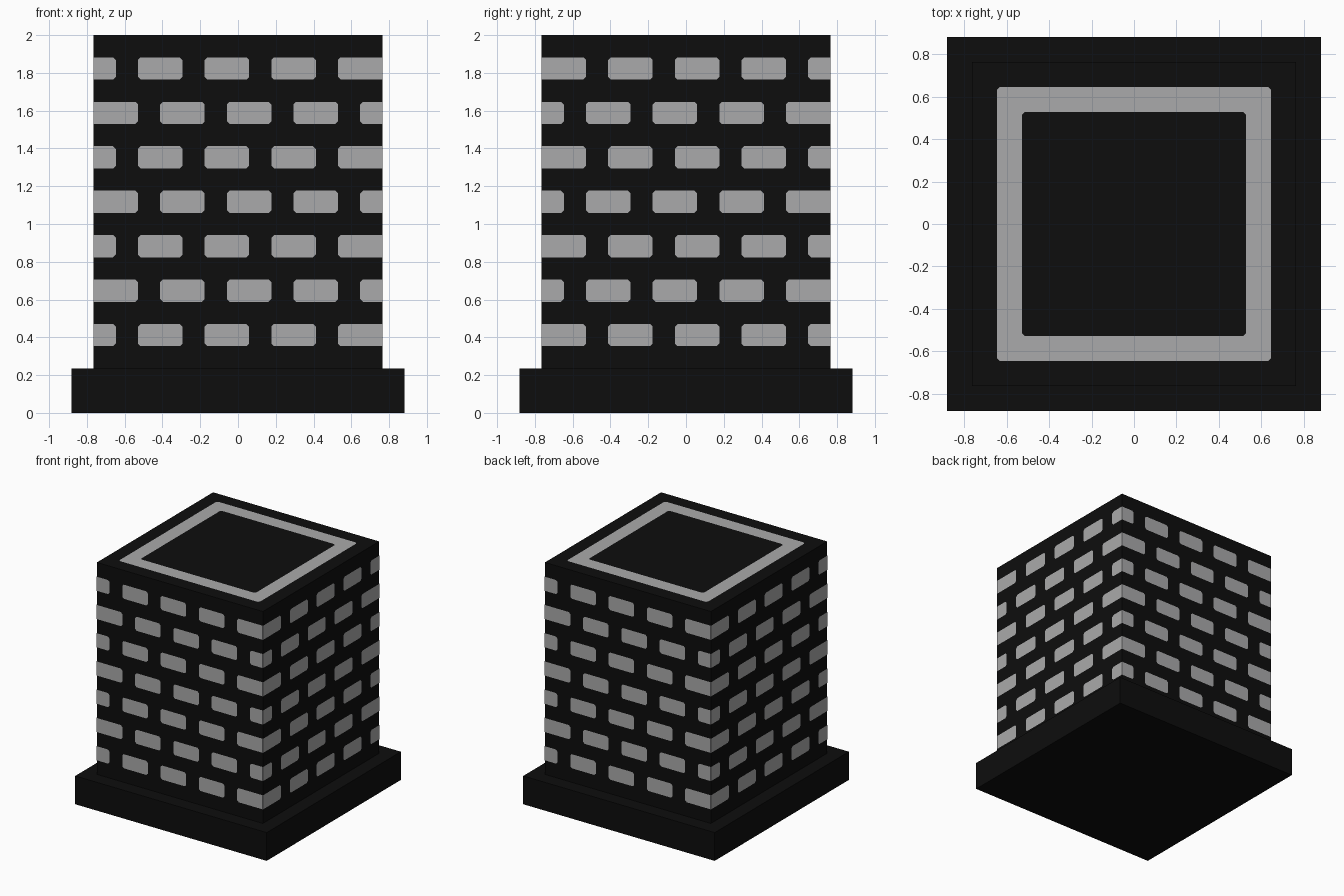
import bpy, bmesh, math
from mathutils import Matrix, Vector

if "Cube" in bpy.data.objects:
    bpy.data.objects.remove(bpy.data.objects["Cube"])

U = 2 / 17          # one brick height; everything is a multiple of it
HALF = 6.5 * U      # half width of the tower
LIFT = 0.002        # height of the painted plates
C = 0.014           # clipped brick corner


def material(name, v):
    m = bpy.data.materials.new(name)
    m.diffuse_color = (*v, 1)
    m.use_nodes = True
    m.node_tree.nodes["Principled BSDF"].inputs["Base Color"].default_value = m.diffuse_color
    return m


black = material("black", (0.004, 0.004, 0.004))
grey = material("light grey", (0.40, 0.40, 0.405))


def finish(bm, name, mat):
    me = bpy.data.meshes.new(name)
    bm.to_mesh(me)
    bm.free()
    me.materials.append(mat)
    ob = bpy.data.objects.new(name, me)
    bpy.context.collection.objects.link(ob)
    return ob


def box(name, w, z0, z1):
    bm = bmesh.new()
    bmesh.ops.create_cube(bm, size=1, matrix=Matrix.Translation((0, 0, (z0 + z1) / 2))
                          @ Matrix.Diagonal((w, w, z1 - z0, 1)))
    return finish(bm, name, black)


# Plinth and tower
box("plinth", 15 * U, 0, 2 * U)
box("tower", 13 * U, 2 * U, 2)


def brick_outline(a, b, z0, z1):
    """Rectangle with clipped corners, except where it meets a tower edge."""
    l = 0 if a <= -HALF + 1e-4 else C
    r = 0 if b >= HALF - 1e-4 else C
    pts = []
    for p in [(a + l, z0), (b - r, z0), (b, z0 + r), (b, z1 - r),
              (b - r, z1), (a + l, z1), (a, z1 - l), (a, z0 + l)]:
        if p not in pts:
            pts.append(p)
    return pts


# Bricks: alternating courses, shifted on every second wall
for side, name in enumerate(("front", "right", "back", "left")):
    bm = bmesh.new()
    rot = Matrix.Rotation(side * math.pi / 2, 3, 'Z')
    for row in range(7):
        start = -1 if (row + side) % 2 == 0 else 0
        for i in range(5):
            a = max(0, start + 3 * i) * U - HALF
            b = min(13, start + 3 * i + 2) * U - HALF
            z0 = (3 + 2 * row) * U
            pts = brick_outline(a, b, z0, z0 + U)
            bm.faces.new([bm.verts.new(rot @ Vector((x, -HALF - LIFT, z))) for x, z in pts])
    finish(bm, name + "_bricks", grey)

# Square ring painted on the top
bm = bmesh.new()


def loop(h):
    return [bm.verts.new((x, y, 2 + LIFT / 2)) for sx, sy, k in
            ((-1, -1, 0), (1, -1, 1), (1, 1, 0), (-1, 1, 1))
            for x, y in ([(sx * h, sy * (h - C)), (sx * (h - C), sy * h)] if k == 0
                         else [(sx * (h - C), sy * h), (sx * h, sy * (h - C))])]


outer, inner = loop(5.5 * U), loop(4.5 * U)
for i in range(8):
    j = (i + 1) % 8
    bm.faces.new((outer[i], outer[j], inner[j], inner[i]))
finish(bm, "top_ring", grey)
